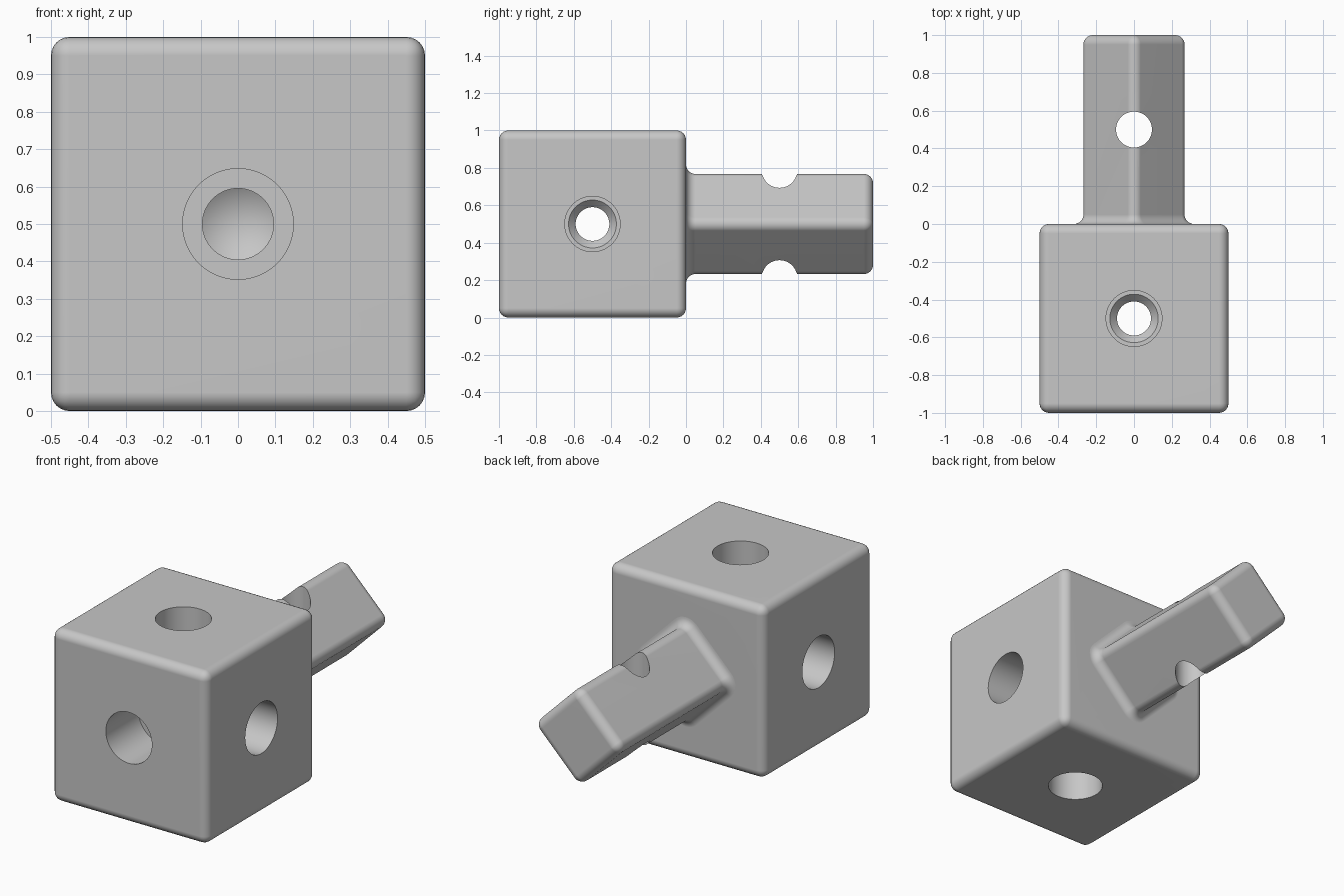
import bpy, bmesh
from math import sin, cos, pi, radians
from mathutils import Matrix, Vector

cube = bpy.data.objects.get("Cube")
if cube:
    bpy.data.objects.remove(cube, do_unlink=True)

grey = bpy.data.materials.new("plain_grey")
grey.use_nodes = True
colour = (0.57, 0.57, 0.57, 1)
grey.diffuse_color = colour
grey.node_tree.nodes["Principled BSDF"].inputs["Base Color"].default_value = colour

ROUND = 0.05   # edge and fillet radius
MID = 0.5      # height of the centre axis
STEPS = 8


def add_object(name, bm):
    bmesh.ops.recalc_face_normals(bm, faces=bm.faces[:])
    mesh = bpy.data.meshes.new(name)
    bm.to_mesh(mesh)
    bm.free()
    mesh.materials.append(grey)
    obj = bpy.data.objects.new(name, mesh)
    bpy.context.collection.objects.link(obj)
    return obj


def loft(name, profile, half_flat, sides, matrix):
    """Rounded-square rings (circles if half_flat is 0) along local z.
    Each profile entry is (height, corner radius)."""
    bm = bmesh.new()
    rings = []
    quarter = sides // 4
    for height, radius in profile:
        ring = []
        for corner in range(4):
            mid = pi / 2 * corner + pi / 4
            cx = half_flat * (1 if cos(mid) > 0 else -1)
            cy = half_flat * (1 if sin(mid) > 0 else -1)
            count = quarter + 1 if half_flat else quarter
            for i in range(count):
                a = pi / 2 * (corner + i / quarter)
                ring.append(bm.verts.new((cx + radius * cos(a), cy + radius * sin(a), height)))
        rings.append(ring)
    for low, high in zip(rings, rings[1:]):
        for i in range(len(low)):
            j = (i + 1) % len(low)
            bm.faces.new((low[i], low[j], high[j], high[i]))
    bm.faces.new(rings[0][::-1])
    bm.faces.new(rings[-1])
    bmesh.ops.remove_doubles(bm, verts=bm.verts[:], dist=1e-5)
    bm.transform(matrix)
    return add_object(name, bm)


def combine(target, other, operation):
    mod = target.modifiers.new(operation.lower(), 'BOOLEAN')
    mod.operation = operation
    mod.solver = 'EXACT'
    mod.object = other
    other.hide_render = True
    depsgraph = bpy.context.evaluated_depsgraph_get()
    mesh = bpy.data.meshes.new_from_object(target.evaluated_get(depsgraph))
    target.modifiers.clear()
    target.data = mesh
    bpy.data.objects.remove(other, do_unlink=True)


# Rounded block
bm = bmesh.new()
bmesh.ops.create_cube(bm, size=1, matrix=Matrix.Translation((0, -MID, MID)))
bmesh.ops.bevel(bm, geom=bm.edges[:], offset=ROUND, segments=6, profile=0.5, affect='EDGES')
block = add_object("socket_block", bm)

# Square shank on edge: flared fillet at its root, rounded far end
arc = [pi / 2 * i / STEPS for i in range(STEPS + 1)]
profile = [(-0.03, 2 * ROUND)]
profile += [(ROUND * (1 - cos(t)), ROUND * (2 - sin(t))) for t in arc]
profile += [(1 - ROUND + ROUND * sin(t), ROUND * cos(t)) for t in arc]
along_y = Matrix.Rotation(radians(-90), 4, 'X')
shank = loft("shank", profile, 0.154, 32,
             Matrix.Translation((0, 0, MID)) @ along_y @ Matrix.Rotation(pi / 4, 4, 'Z'))
combine(block, shank, 'UNION')

# Cross pin hole through the shank
pin = loft("pin_hole_cutter", [(0, 0.095), (1, 0.095)], 0, 64,
           Matrix.Translation((0, 0.5, 0)))
combine(block, pin, 'DIFFERENCE')

# Through holes up and across, counterbored and countersunk at both ends
half = [(0.6, 0.148), (0.2, 0.148), (0.2, 0.128), (0.16, 0.09)]
through = [(-h, r) for h, r in half] + half[::-1]
centre = Matrix.Translation((0, -MID, MID))
for turn in (Matrix.Identity(4), Matrix.Rotation(pi / 2, 4, 'Y')):
    combine(block, loft("through_hole_cutter", through, 0, 64, centre @ turn), 'DIFFERENCE')

# Blind stepped hole in the front, with a conical end
blind = [(-0.1, 0.148), (0.3, 0.148), (0.3, 0.095), (0.6, 0.095), (0.66, 0)]
front = loft("front_hole_cutter", blind, 0, 64, Matrix.Translation((0, -1, MID)) @ along_y)
combine(block, front, 'DIFFERENCE')

# Smooth rounded edges, crisp hole rims
bpy.ops.object.select_all(action='DESELECT')
block.select_set(True)
bpy.context.view_layer.objects.active = block
bpy.ops.object.shade_smooth_by_angle(angle=radians(30))
weighted = block.modifiers.new("weighted_normals", 'WEIGHTED_NORMAL')
weighted.keep_sharp = True
